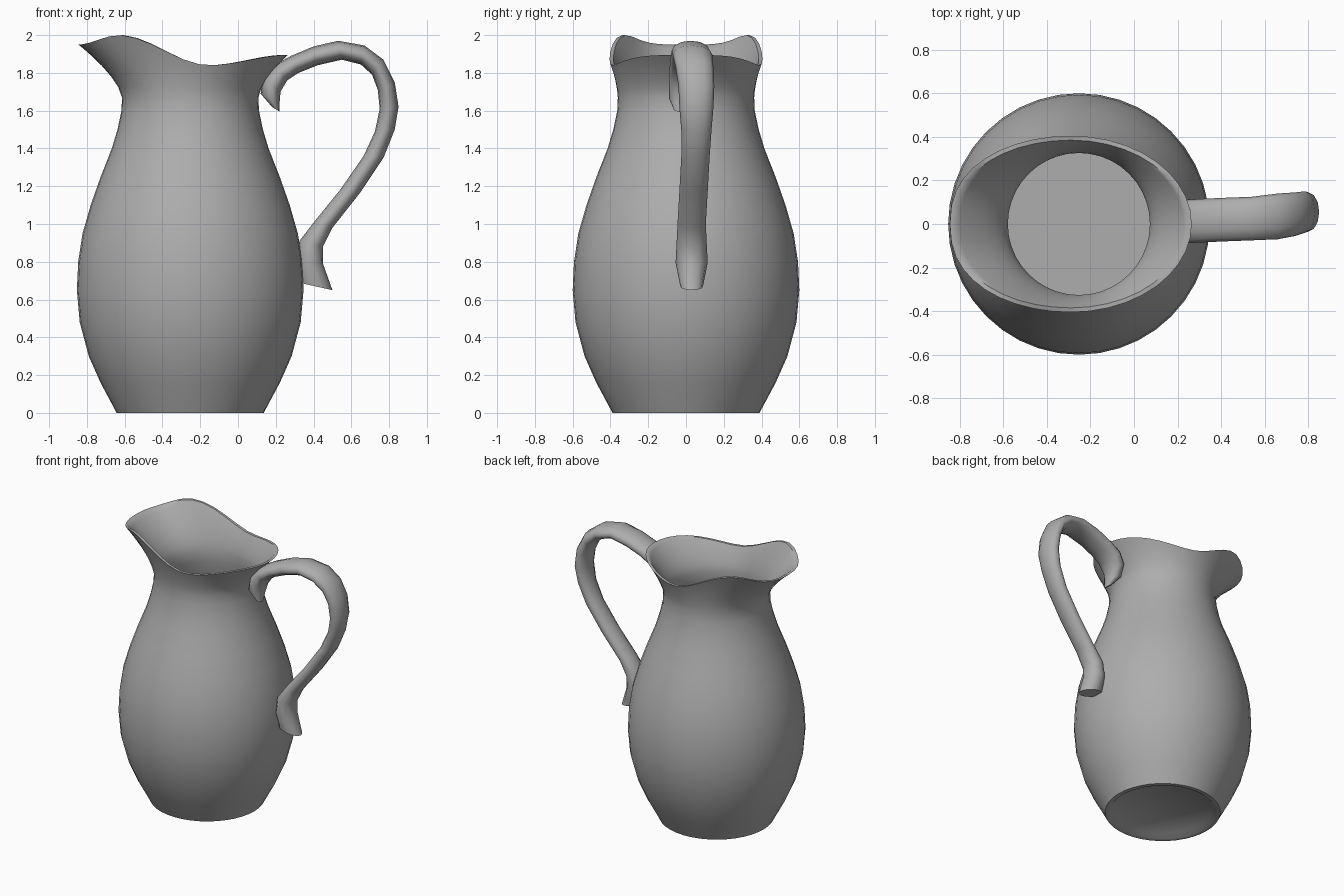
import bpy, bmesh, math
from mathutils import Vector

cube = bpy.data.objects.get("Cube")
if cube:
    bpy.data.objects.remove(cube, do_unlink=True)

# One grey clay colour
clay = bpy.data.materials.new("grey_clay")
clay.use_nodes = True
GREY = (0.42, 0.42, 0.42, 1)
clay.diffuse_color = GREY
shader = clay.node_tree.nodes["Principled BSDF"]
shader.inputs["Base Color"].default_value = GREY
shader.inputs["Roughness"].default_value = 0.7


def loft(name, rings, sharp):
    """Skin a list of closed rings and cap both ends."""
    bm = bmesh.new()
    loops = [[bm.verts.new(p) for p in ring] for ring in rings]
    n = len(loops[0])
    for a, b in zip(loops, loops[1:]):
        for i in range(n):
            j = (i + 1) % n
            bm.faces.new((a[i], a[j], b[j], b[i]))
    bm.faces.new(loops[0][::-1])
    bm.faces.new(loops[-1])
    bmesh.ops.recalc_face_normals(bm, faces=bm.faces[:])
    mesh = bpy.data.meshes.new(name)
    bm.to_mesh(mesh)
    bm.free()
    mesh.materials.append(clay)
    obj = bpy.data.objects.new(name, mesh)
    bpy.context.collection.objects.link(obj)
    bpy.ops.object.select_all(action="DESELECT")
    obj.select_set(True)
    bpy.context.view_layer.objects.active = obj
    bpy.ops.object.shade_smooth_by_angle(angle=math.radians(sharp))
    return obj


# Jug body: belly radius against height, with an oval wavy rim above the neck
SIDES = 40
ANGLES = [math.tau * i / SIDES for i in range(SIDES)]
CENTRE = -0.253
BELLY = [(0, 0.39), (0.02, 0.4), (0.16, 0.475), (0.3, 0.537), (0.48, 0.585),
         (0.65, 0.6), (0.8, 0.593), (0.95, 0.57), (1.1, 0.527), (1.25, 0.474),
         (1.4, 0.415), (1.5, 0.385), (1.6, 0.364), (1.67, 0.361)]
WAVE = [(-1, 1.95), (-0.62, 2.0), (0.25, 1.84), (1, 1.895)]


def circle(z, r):
    return [Vector((CENTRE + r * math.cos(t), r * math.sin(t), z)) for t in ANGLES]


def rim_height(c):
    for (c0, z0), (c1, z1) in zip(WAVE, WAVE[1:]):
        if c <= c1:
            s = max(0, (c - c0) / (c1 - c0))
            return z0 + (z1 - z0) * s * s * (3 - 2 * s)
    return WAVE[-1][1]


def rim(inset):
    points = []
    for t in ANGLES:
        c, s = math.cos(t), math.sin(t)
        bulge = 0.85 if c < 0 else 1
        y = math.copysign(abs(s) ** bulge, s) * (0.405 - inset)
        points.append(Vector((-0.29 + (0.555 - inset) * c, y, rim_height(c))))
    return points


def flare(neck, lip, s):
    """Ring part of the way from neck to lip, curving outward."""
    ring = []
    for a, b in zip(neck, lip):
        p = a.lerp(b, s ** 1.5)
        p.z = a.z + (b.z - a.z) * s
        ring.append(p)
    return ring


WALL = 0.035
STEPS = (0.2, 0.4, 0.6, 0.8, 0.93)
outer = [circle(z, r) for z, r in BELLY]
inner = [circle(max(z, 0.05), r - WALL) for z, r in BELLY[1:]]
lip_out, lip_in = rim(0), rim(0.02)
rings = [circle(0.025, 0.33), circle(0, 0.36)] + outer
rings += [flare(outer[-1], lip_out, s) for s in STEPS] + [lip_out, lip_in]
rings += [flare(inner[-1], lip_in, s) for s in reversed(STEPS)] + inner[::-1]
loft("jug_body", rings, 50)

# Handle: outer edge x z, inner edge x z, sideways centre, half width
HANDLE = [
    (0.18, 1.62, 0.22, 1.595, -0.03, 0.035),
    (0.12, 1.69, 0.22, 1.64, -0.02, 0.07),
    (0.13, 1.77, 0.225, 1.7, 0, 0.09),
    (0.19, 1.84, 0.26, 1.76, 0.01, 0.1),
    (0.28, 1.89, 0.32, 1.8, 0.015, 0.1),
    (0.4, 1.94, 0.42, 1.84, 0.02, 0.1),
    (0.53, 1.97, 0.55, 1.87, 0.025, 0.1),
    (0.67, 1.945, 0.65, 1.845, 0.035, 0.105),
    (0.77, 1.87, 0.71, 1.79, 0.045, 0.1),
    (0.83, 1.75, 0.74, 1.71, 0.055, 0.095),
    (0.85, 1.62, 0.75, 1.61, 0.055, 0.09),
    (0.83, 1.5, 0.725, 1.49, 0.055, 0.08),
    (0.77, 1.35, 0.665, 1.36, 0.05, 0.075),
    (0.65, 1.17, 0.54, 1.18, 0.04, 0.075),
    (0.5, 0.98, 0.41, 1.02, 0.03, 0.075),
    (0.45, 0.88, 0.325, 0.91, 0.03, 0.08),
    (0.45, 0.79, 0.31, 0.8, 0.03, 0.085),
    (0.5, 0.65, 0.32, 0.69, 0.03, 0.06),
]
sections = []
for ox, oz, ix, iz, y, half in HANDLE:
    far, near = Vector((ox, y, oz)), Vector((ix, y, iz))
    mid, arm = (far + near) / 2, (far - near) / 2
    side = Vector((0, half, 0))
    sections.append([mid + arm * math.cos(t) + side * math.sin(t)
                     for t in (math.tau * i / 12 for i in range(12))])
loft("handle", sections, 60)
